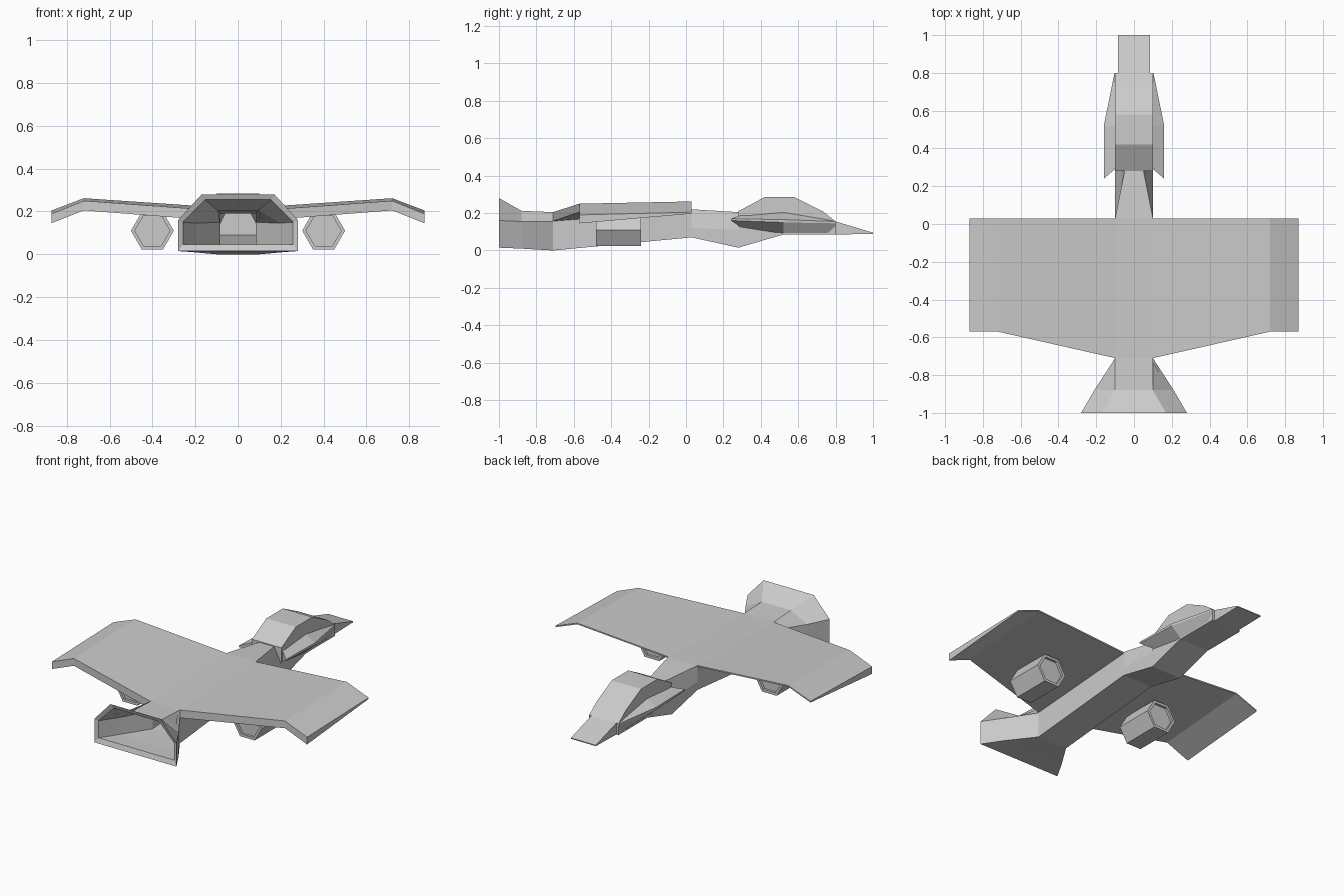
import bpy, bmesh, math


def loft(name, rings, closed=False):
    """Skin a row of equal-length point rings; cap the ends unless closed."""
    bm = bmesh.new()
    vs = [[bm.verts.new(p) for p in r] for r in rings]
    n = len(rings[0])
    pairs = list(zip(vs, vs[1:])) + ([(vs[-1], vs[0])] if closed else [])
    for a, b in pairs:
        for i in range(n):
            j = (i + 1) % n
            bm.faces.new((a[i], a[j], b[j], b[i]))
    if not closed:
        bm.faces.new(vs[0])
        bm.faces.new(vs[-1][::-1])
    bmesh.ops.recalc_face_normals(bm, faces=bm.faces)
    me = bpy.data.meshes.new(name)
    bm.to_mesh(me)
    bm.free()
    ob = bpy.data.objects.new(name, me)
    bpy.context.collection.objects.link(ob)
    return ob


def section(y, *half):
    """Symmetric ring at y from right-hand (x, z) points, top to bottom."""
    return [(x, y, z) for x, z in half] + [(-x, y, z) for x, z in half[::-1]]


# fuselage: from the deep end of the nozzle recess, out over the rim, then forward
loft("fuselage", [
    section(0.00, (0.06, 0.19), (0.085, 0.14), (0.085, 0.09)),
    section(-0.71, (0.085, 0.19), (0.085, 0.15), (0.085, 0.04)),
    section(-0.88, (0.095, 0.205), (0.195, 0.145), (0.195, 0.04)),
    section(-0.99, (0.155, 0.255), (0.258, 0.15), (0.258, 0.045)),
    section(-1.00, (0.17, 0.28), (0.28, 0.16), (0.28, 0.015)),
    section(-0.88, (0.10, 0.212), (0.21, 0.155), (0.21, 0.01)),
    section(-0.71, (0.10, 0.205), (0.10, 0.155), (0.10, 0.0)),
    section(0.03, (0.10, 0.22), (0.10, 0.12), (0.10, 0.07)),
    section(0.28, (0.05, 0.205), (0.10, 0.11), (0.10, 0.015)),
])

# cockpit with angular canopy: y, top z, bottom z
loft("cockpit", [section(y, (0.10, t), (0.10, b)) for y, t, b in (
    (0.28, 0.21, 0.015), (0.42, 0.285, 0.056), (0.52, 0.285, 0.085),
    (0.58, 0.285, 0.085), (0.73, 0.21, 0.085), (0.80, 0.155, 0.085))])

# flat wedge nose
loft("nose", [section(0.80, (0.085, 0.155), (0.085, 0.085)),
              section(1.00, (0.085, 0.095), (0.085, 0.089))])

for side, s in (("right", 1), ("left", -1)):
    # cheek fairing beside the cockpit
    loft(side + "_cheek", [
        [(s * 0.09, 0.30, 0.19), (s * 0.16, 0.24, 0.17),
         (s * 0.16, 0.24, 0.16), (s * 0.09, 0.30, 0.12)],
        [(s * 0.09, 0.52, 0.21), (s * 0.16, 0.52, 0.165),
         (s * 0.16, 0.52, 0.15), (s * 0.09, 0.52, 0.085)],
        [(s * 0.09, 0.80, 0.155), (s * 0.103, 0.80, 0.155),
         (s * 0.103, 0.80, 0.145), (s * 0.09, 0.80, 0.085)]])

    # wing: x, trailing y, trailing top z, trailing bottom z, leading top z
    loft(side + "_wing", [
        [(s * x, yt, t), (s * x, yt, b), (s * x, 0.03, lead - 0.008), (s * x, 0.03, lead)]
        for x, yt, t, b, lead in (
            (0.10, -0.71, 0.205, 0.157, 0.22),
            (0.72, -0.57, 0.25, 0.205, 0.262),
            (0.87, -0.57, 0.19, 0.145, 0.205))])

    # hexagonal engine pod: open tube hung under the wing
    hexagon = [(math.cos(k * math.pi / 3), math.sin(k * math.pi / 3)) for k in range(6)]
    loft(side + "_engine", [
        [(s * 0.40 + r * c, y, 0.11 + r * d) for c, d in hexagon]
        for r, y in ((0.10, -0.48), (0.10, -0.24), (0.082, -0.24), (0.082, -0.48))],
        closed=True)
    loft(side + "_engine_core", [
        [(s * 0.40 + 0.084 * c, y, 0.11 + 0.084 * d) for c, d in hexagon]
        for y in (-0.465, -0.255)])
